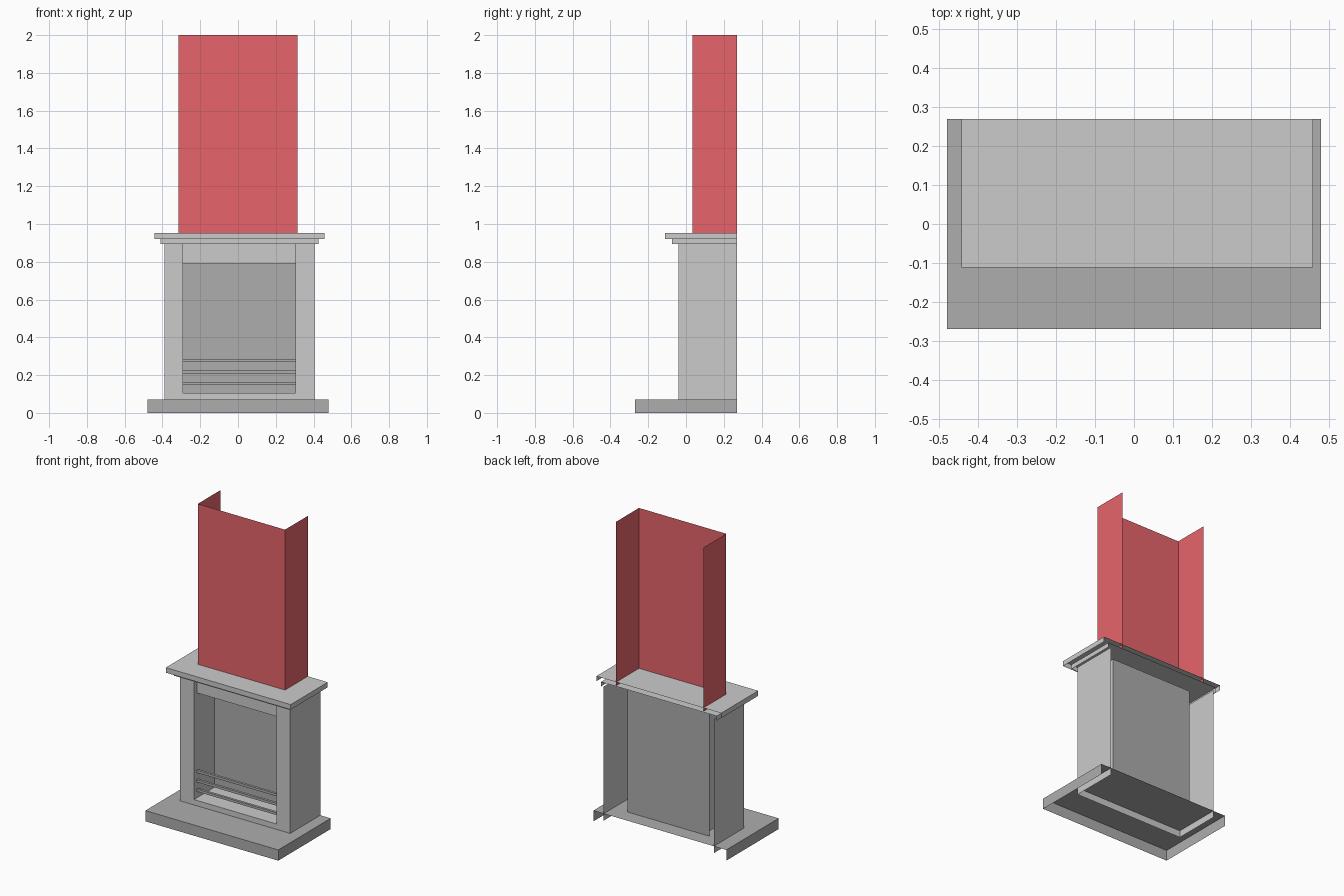
import bpy, bmesh

if "Cube" in bpy.data.objects:
    bpy.data.objects.remove(bpy.data.objects["Cube"])


def material(name, rgb):
    m = bpy.data.materials.new(name)
    m.diffuse_color = (*rgb, 1)
    m.use_nodes = True
    m.node_tree.nodes["Principled BSDF"].inputs["Base Color"].default_value = m.diffuse_color
    return m


RED = material("red_paint", (0.8, 0.13, 0.15))
DARK = material("dark_stone", (0.42, 0.42, 0.42))


def finish(name, bm, mat):
    me = bpy.data.meshes.new(name)
    bm.to_mesh(me)
    bm.free()
    ob = bpy.data.objects.new(name, me)
    bpy.context.collection.objects.link(ob)
    if mat:
        me.materials.append(mat)
    return ob


def wall(name, path, z0, z1, mat=None, cap=False):
    """Sheet wall along an xy path, optionally closed by a flat top."""
    bm = bmesh.new()
    low = [bm.verts.new((x, y, z0)) for x, y in path]
    high = [bm.verts.new((x, y, z1)) for x, y in path]
    for i in range(len(path) - 1):
        bm.faces.new((low[i], low[i + 1], high[i + 1], high[i]))
    if cap:
        bm.faces.new(high)
    return finish(name, bm, mat)


def u_shape(x0, x1, front, back=0.27):
    return [(x0, back), (x0, front), (x1, front), (x1, back)]


def box(name, x0, x1, y0, y1, z0, z1, mat=None):
    bm = bmesh.new()
    bmesh.ops.create_cube(bm, size=1)
    for v in bm.verts:
        v.co = (x1 if v.co.x > 0 else x0, y1 if v.co.y > 0 else y0, z1 if v.co.z > 0 else z0)
    return finish(name, bm, mat)


def floor(name, x0, x1, y0, y1, z):
    bm = bmesh.new()
    bm.faces.new([bm.verts.new(p) for p in ((x0, y0, z), (x1, y0, z), (x1, y1, z), (x0, y1, z))])
    return finish(name, bm, None)


L, R = -0.29, 0.305            # opening sides
FRONT, BACK, SILL = -0.04, 0.17, 0.105

# Hearth slab, open behind and below
wall("hearth", u_shape(-0.48, 0.48, -0.27), 0, 0.07, DARK, cap=True)

# Surround: outer sides, front jambs and their inner returns
wall("left_jamb", [(-0.39, 0.27), (-0.39, FRONT), (L, FRONT), (L, BACK)], SILL, 0.9)
wall("right_jamb", [(R, BACK), (R, FRONT), (0.405, FRONT), (0.405, 0.27)], SILL, 0.9)
wall("surround_base", u_shape(-0.39, 0.405, FRONT), 0.025, SILL)

# Firebox
wall("fireback", [(L, BACK), (R, BACK)], 0.07, 0.9, DARK)
floor("firebox_floor", L, R, FRONT, BACK, SILL)
box("lintel", L, R, -0.01, 0.01, 0.79, 0.9)

# Grate bars
for i, z in enumerate((0.147, 0.208, 0.27)):
    box(f"grate_bar_{i + 1}", L, R, -0.012, 0.004, z, z + 0.016, DARK)

# Mantel: trim and shelf, open behind and below
wall("mantel_trim", u_shape(-0.41, 0.425, -0.075), 0.895, 0.925, cap=True)
wall("mantel_shelf", u_shape(-0.443, 0.459, -0.112), 0.92, 0.953, cap=True)

# Chimney breast, open at the top and back
wall("chimney_breast", u_shape(-0.315, 0.315, 0.035), 0.93, 2.0, RED)
